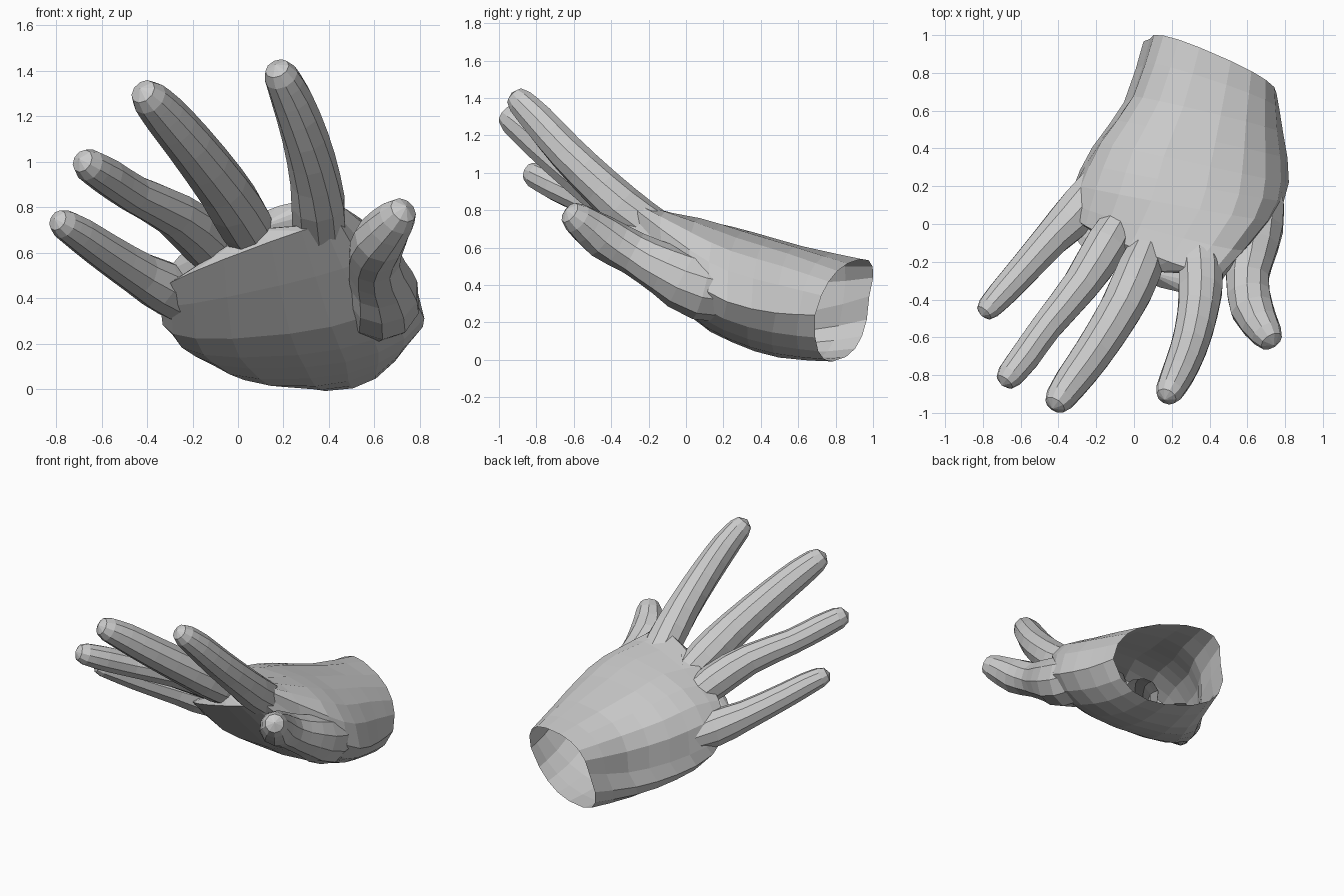
import bpy, bmesh
from math import sin, cos, pi
from mathutils import Vector

if "Cube" in bpy.data.objects:
    bpy.data.objects.remove(bpy.data.objects["Cube"])


def refine(rows):
    """Insert a smooth in-between row between each pair of rows."""
    out = []
    n = len(rows)
    for i in range(n - 1):
        a, b, c, d = (rows[max(i - 1, 0)], rows[i], rows[i + 1], rows[min(i + 2, n - 1)])
        out.append(b)
        out.append([(9 * (q + r) - p - s) / 16 for p, q, r, s in zip(a, b, c, d)])
    return out + [rows[-1]]


def loft(name, rings, end_point):
    """Closed tube through rings, flat start cap, fan to end_point."""
    bm = bmesh.new()
    loops = [[bm.verts.new(p) for p in ring] for ring in rings]
    n = len(loops[0])
    for a, b in zip(loops, loops[1:]):
        for i in range(n):
            j = (i + 1) % n
            bm.faces.new((a[i], a[j], b[j], b[i]))
    bm.faces.new(loops[0][::-1])
    tip = bm.verts.new(end_point)
    for i in range(n):
        bm.faces.new((loops[-1][i], loops[-1][(i + 1) % n], tip))
    bmesh.ops.recalc_face_normals(bm, faces=bm.faces)
    mesh = bpy.data.meshes.new(name)
    bm.to_mesh(mesh)
    bm.free()
    ob = bpy.data.objects.new(name, mesh)
    bpy.context.collection.objects.link(ob)
    return ob


def palm_ring(row, n=18, power=0.8):
    """Rounded section from left, right, top and bottom points."""
    L, R, T, B = (Vector(row[k:k + 3]) for k in (0, 3, 6, 9))
    C = (L + R) / 2
    pts = []
    for i in range(n):
        t = 2 * pi * i / n
        c, s = cos(t), sin(t)
        w = abs(c) ** power * (1 if c > 0 else -1)
        h = abs(s) ** power
        pts.append(C + (R - L) / 2 * w + ((T if s > 0 else B) - C) * h)
    return pts


def digit(name, path, n=10):
    """Finger tube along (x, y, z, radius) points with a rounded tip."""
    rows = refine(path)
    last, prev = Vector(rows[-1][:3]), Vector(rows[-2][:3])
    d = (last - prev).normalized()
    r = rows[-1][3]
    rows.append([*(last + d * r * 0.7), r * 0.72])
    centres = [Vector(p[:3]) for p in rows]
    rings = []
    for i, p in enumerate(rows):
        t = (centres[min(i + 1, len(rows) - 1)] - centres[max(i - 1, 0)]).normalized()
        side = t.cross(Vector((0, 0, 1))).normalized()
        up = side.cross(t)
        rings.append([centres[i] + (side * cos(a) + up * sin(a)) * p[3] * 1.02
                      for a in (2 * pi * (k + 0.5) / n for k in range(n))])
    return loft(name, rings, last + d * r * 1.05)


# palm and wrist: left, right, top, bottom of each section
sections = [
    (.085, .98, .34, .755, .69, .24, .43, .90, .53, .30, .82, .00),
    (-.01, .67, .26, .79, .48, .25, .36, .60, .61, .24, .52, .01),
    (-.18, .44, .29, .82, .22, .31, .28, .33, .69, .17, .27, .09),
    (-.31, .21, .35, .73, .02, .44, .22, .10, .75, .10, .03, .23),
    (-.35, .07, .42, .47, -.25, .73, .08, -.16, .77, .04, -.30, .61),
]
rings = [palm_ring(s) for s in refine(sections)]
hand = loft("hand", rings, (.06, -.25, .70))

# digits, from inside the palm to the tip
digits = {
    "thumb": [(.57, .40, .34, .14), (.63, .08, .385, .17), (.628, -.11, .48, .14),
              (.60, -.28, .57, .115), (.625, -.45, .66, .115), (.70, -.58, .755, .085)],
    "index_finger": [(.33, .04, .59, .08), (.355, -.24, .735, .12), (.34, -.45, .92, .11),
                     (.295, -.64, 1.11, .10), (.235, -.79, 1.28, .09), (.19, -.88, 1.375, .075)],
    "middle_finger": [(.12, -.01, .57, .08), (.025, -.25, .735, .12), (-.07, -.45, .89, .115),
                      (-.215, -.68, 1.08, .105), (-.325, -.83, 1.21, .095), (-.39, -.92, 1.28, .08)],
    "ring_finger": [(-.01, .12, .50, .08), (-.145, -.11, .655, .115), (-.28, -.32, .77, .10),
                    (-.46, -.54, .86, .084), (-.575, -.70, .935, .082), (-.655, -.80, .985, .072)],
    "little_finger": [(-.12, .30, .37, .09), (-.275, .09, .425, .12), (-.43, -.07, .505, .098),
                      (-.60, -.26, .615, .084), (-.70, -.37, .685, .076), (-.765, -.44, .725, .065)],
}
for name, path in digits.items():
    part = digit(name, path)
    mod = hand.modifiers.new(name, 'BOOLEAN')
    mod.operation, mod.solver, mod.object = 'UNION', 'EXACT', part
    part.hide_render = True

# fuse everything into one skin and discard the pieces
bpy.context.view_layer.update()
graph = bpy.context.evaluated_depsgraph_get()
fused = bpy.data.meshes.new_from_object(hand.evaluated_get(graph))
hand.modifiers.clear()
hand.data = fused
for name in digits:
    bpy.data.objects.remove(bpy.data.objects[name])

# open the wrist
bm = bmesh.new()
bm.from_mesh(fused)
cap = [f for f in bm.faces
       if all(min((v.co - p).length for p in rings[0]) < 1e-3 for v in f.verts)]
bmesh.ops.delete(bm, geom=cap, context='FACES_ONLY')
bm.to_mesh(fused)
bm.free()
